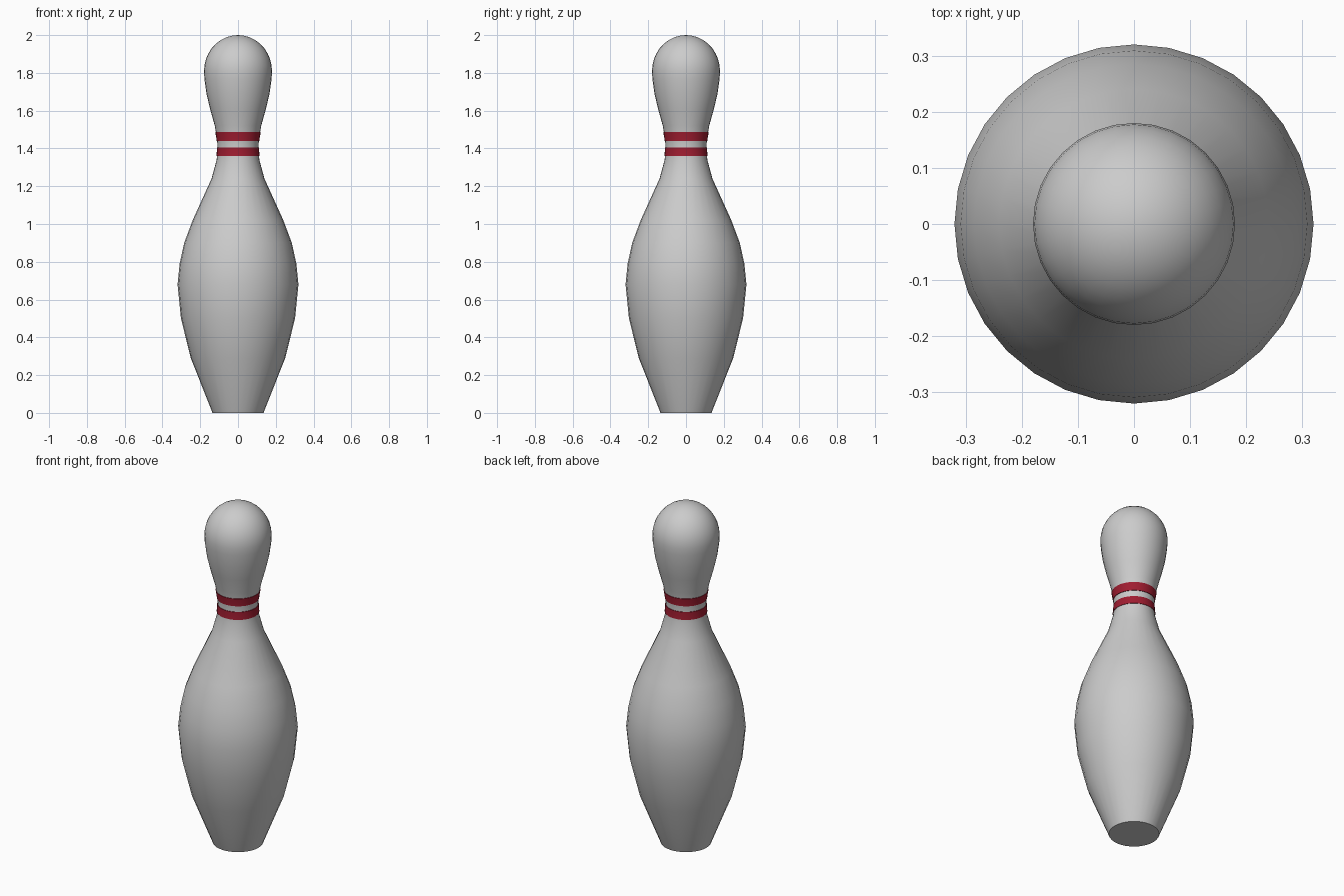
import bpy, bmesh, math

if "Cube" in bpy.data.objects:
    bpy.data.objects.remove(bpy.data.objects["Cube"])

SIDES = 32


def lathe(name, profile, material=None):
    """Spin (radius, z) points around z; radius 0 becomes a pole."""
    bm = bmesh.new()
    rings = []
    for r, z in profile:
        n = 1 if r == 0 else SIDES
        rings.append([bm.verts.new((r * math.cos(math.tau * i / SIDES),
                                    r * math.sin(math.tau * i / SIDES), z))
                      for i in range(n)])
    for a, b in zip(rings, rings[1:]):
        for i in range(SIDES):
            j = (i + 1) % SIDES
            if len(a) == 1:
                bm.faces.new((a[0], b[j], b[i]))
            elif len(b) == 1:
                bm.faces.new((a[i], a[j], b[0]))
            else:
                bm.faces.new((a[i], a[j], b[j], b[i]))
    # flat bottom
    if len(rings[0]) > 1 and len(rings[-1]) == 1:
        bm.faces.new(rings[0][::-1])
    bmesh.ops.recalc_face_normals(bm, faces=bm.faces)
    mesh = bpy.data.meshes.new(name)
    bm.to_mesh(mesh)
    bm.free()
    obj = bpy.data.objects.new(name, mesh)
    bpy.context.collection.objects.link(obj)
    if material:
        mesh.materials.append(material)
    bpy.ops.object.select_all(action='DESELECT')
    obj.select_set(True)
    bpy.context.view_layer.objects.active = obj
    bpy.ops.object.shade_smooth_by_angle(angle=math.radians(40))
    return obj


# Pin body: belly, neck and rounded head
profile = [(0.135, 0), (0.25, 0.29), (0.302, 0.50), (0.32, 0.68),
           (0.309, 0.79), (0.285, 0.90), (0.24, 1.02), (0.14, 1.24),
           (0.113, 1.34), (0.108, 1.40), (0.111, 1.45), (0.123, 1.52),
           (0.148, 1.61), (0.167, 1.69), (0.178, 1.77)]
profile += [(0.18 * math.cos(math.radians(a)), 1.81 + 0.19 * math.sin(math.radians(a)))
            for a in range(0, 90, 10)]
profile.append((0, 2.0))
lathe("pin_body", profile)


def radius_at(z):
    for (r0, z0), (r1, z1) in zip(profile, profile[1:]):
        if z0 <= z <= z1:
            return r0 + (r1 - r0) * (z - z0) / (z1 - z0)


# Two red neck stripes, a hair proud of the body
red = bpy.data.materials.new("stripe_red")
red.diffuse_color = (0.35, 0.012, 0.03, 1)
red.use_nodes = True
red.node_tree.nodes["Principled BSDF"].inputs["Base Color"].default_value = red.diffuse_color
for name, low, high in (("lower_stripe", 1.36, 1.405), ("upper_stripe", 1.44, 1.487)):
    zs = [low, *(z for _, z in profile if low < z < high), high]
    outer = [(radius_at(z) + 0.003, z) for z in zs]
    lathe(name, [(radius_at(low) - 0.003, low), *outer, (radius_at(high) - 0.003, high)], red)
